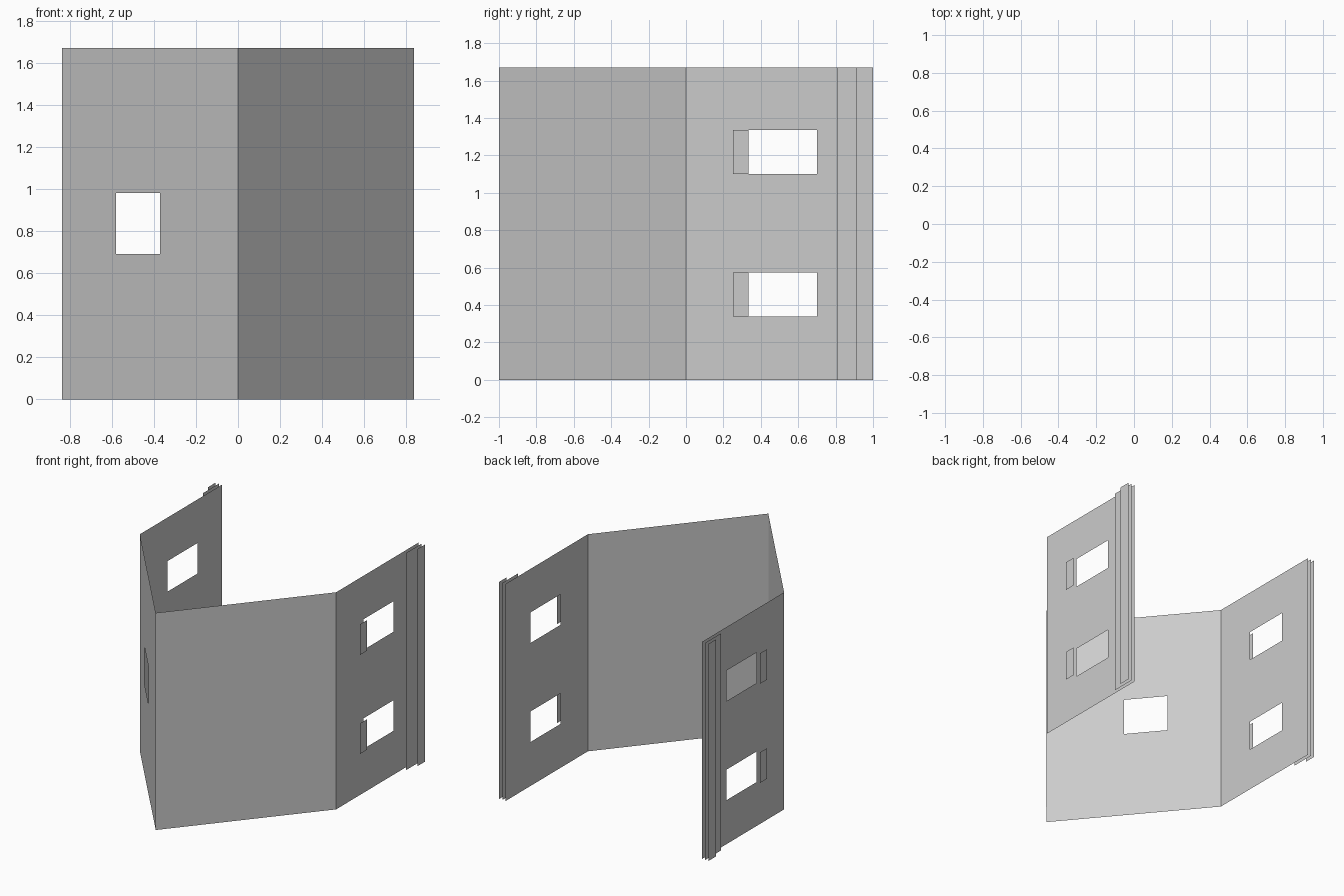
import bpy, bmesh
from mathutils import Vector

if "Cube" in bpy.data.objects:
    bpy.data.objects.remove(bpy.data.objects["Cube"])

H = 1.67      # wall height
W = 0.835     # half width between side walls
GAP = 0.028   # spacing of the layered trim sheets


def panel(name, a, b, holes=(), z0=0.0, z1=H):
    """Upright flat sheet from a to b (x, y); holes are (t0, t1, z0, z1), t = 0..1 along it."""
    a, b = Vector(a), Vector(b)
    ts = sorted({0.0, 1.0, *(t for h in holes for t in h[:2])})
    zs = sorted({z0, z1, *(z for h in holes for z in h[2:])})
    bm = bmesh.new()

    def vert(t, z):
        p = a.lerp(b, t)
        return bm.verts.new((p.x, p.y, z))

    grid = [[vert(t, z) for z in zs] for t in ts]
    for i in range(len(ts) - 1):
        for j in range(len(zs) - 1):
            t, z = (ts[i] + ts[i + 1]) / 2, (zs[j] + zs[j + 1]) / 2
            if not any(h[0] < t < h[1] and h[2] < z < h[3] for h in holes):
                bm.faces.new((grid[i][j], grid[i + 1][j],
                              grid[i + 1][j + 1], grid[i][j + 1]))
    mesh = bpy.data.meshes.new(name)
    bm.to_mesh(mesh)
    bm.free()
    obj = bpy.data.objects.new(name, mesh)
    bpy.context.collection.objects.link(obj)
    return obj


def side_panel(name, s, y0, y1, layer, **kw):
    """Sheet parallel to a side wall, facing outward on side s, 'layer' gaps out."""
    x = s * (W + GAP * layer)
    # keep the winding outward on both sides
    if s < 0:
        kw["holes"] = [(1 - h[1], 1 - h[0], *h[2:]) for h in kw.get("holes", ())]
        y0, y1 = y1, y0
    return panel(name, (x, y0), (x, y1), **kw)


# Angled front walls meeting at a point; only the left one has a window
panel("front_wall_left", (-W, 0), (0, -1),
      [((W - 0.58) / W, (W - 0.37) / W, 0.69, 0.98)])
panel("front_wall_right", (0, -1), (W, 0))

# Side walls with two windows, shutters and stepped trim at the rear edge
window_rows = [("lower", 0.338, 0.573), ("upper", 1.10, 1.335)]
for side, s in (("left", -1), ("right", 1)):
    side_panel(f"side_wall_{side}", s, 0, 1, 0,
               holes=[(0.335, 0.70, lo, hi) for _, lo, hi in window_rows])
    for row, lo, hi in window_rows:
        side_panel(f"{row}_shutter_{side}", s, 0.25, 0.335, 1, z0=lo, z1=hi)
    side_panel(f"wide_trim_{side}", s, 0.81, 1, 1)
    side_panel(f"narrow_trim_{side}", s, 0.91, 1, 2)
